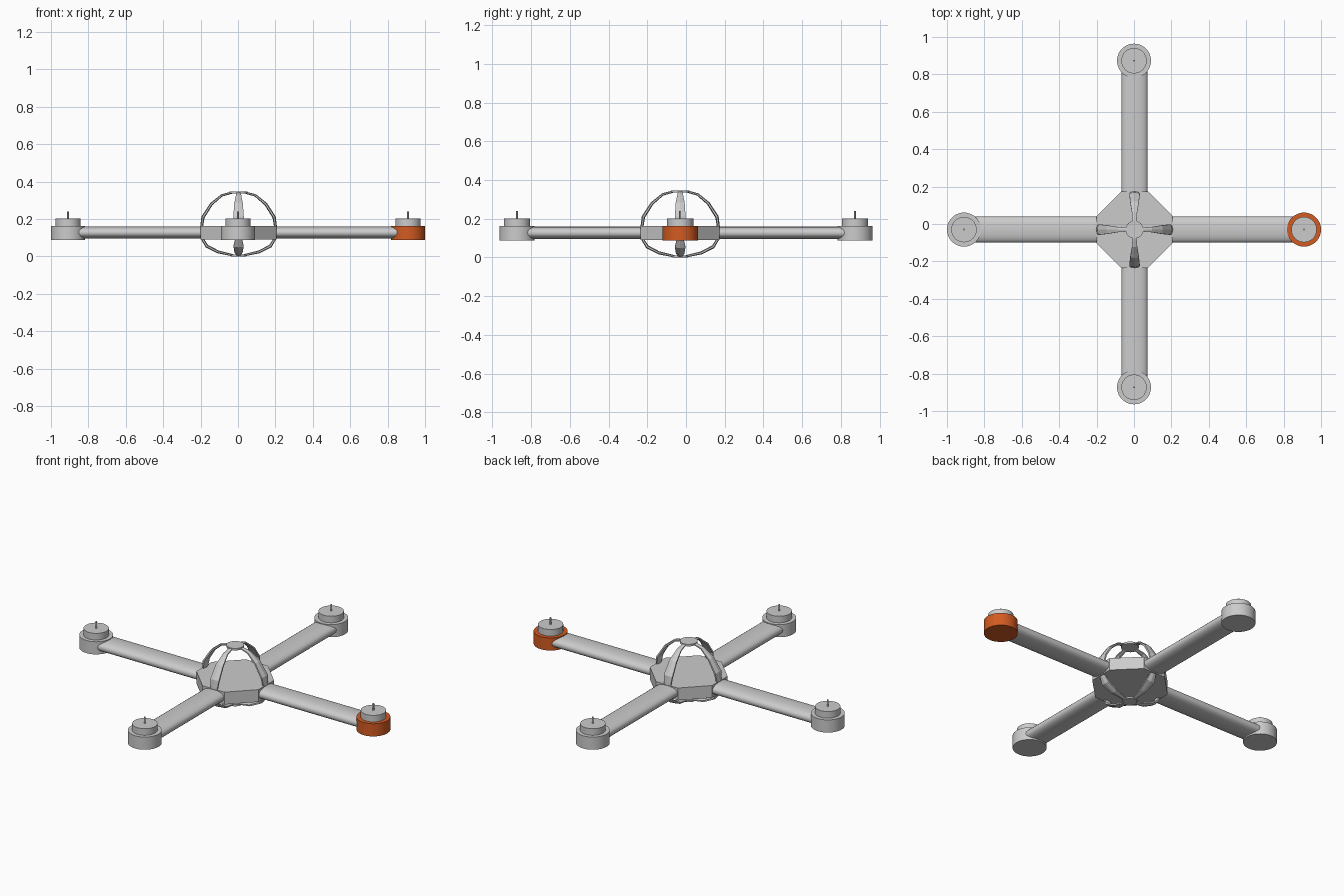
import bpy, bmesh, math
from mathutils import Vector, Matrix

cube = bpy.data.objects.get("Cube")
if cube:
    bpy.data.objects.remove(cube, do_unlink=True)


def make_material(name, rgb):
    m = bpy.data.materials.new(name)
    m.use_nodes = True
    m.diffuse_color = (*rgb, 1)
    m.node_tree.nodes["Principled BSDF"].inputs["Base Color"].default_value = (*rgb, 1)
    return m


GREY = make_material("light_grey", (0.6, 0.6, 0.6))
ORANGE = make_material("orange", (0.65, 0.105, 0.016))
CENTRE = Vector((0.003, -0.03, 0))


def finish(name, bm, mat, smooth=True):
    bmesh.ops.recalc_face_normals(bm, faces=bm.faces[:])
    mesh = bpy.data.meshes.new(name)
    bm.to_mesh(mesh)
    bm.free()
    mesh.materials.append(mat)
    obj = bpy.data.objects.new(name, mesh)
    bpy.context.collection.objects.link(obj)
    if smooth:
        bpy.ops.object.select_all(action="DESELECT")
        obj.select_set(True)
        bpy.context.view_layer.objects.active = obj
        bpy.ops.object.shade_smooth_by_angle(angle=math.radians(35))
    return obj


def loft(name, rings, mat, smooth=True):
    """Skin a list of closed rings and cap both ends."""
    bm = bmesh.new()
    rows = [[bm.verts.new(p) for p in ring] for ring in rings]
    n = len(rows[0])
    for a, b in zip(rows, rows[1:]):
        for i in range(n):
            j = (i + 1) % n
            bm.faces.new((a[i], a[j], b[j], b[i]))
    bm.faces.new(rows[0])
    bm.faces.new(rows[-1])
    return finish(name, bm, mat, smooth)


def cylinder(name, centre, radius, z0, z1, mat, sides=48):
    bm = bmesh.new()
    place = Matrix.Translation((centre[0], centre[1], (z0 + z1) / 2))
    bmesh.ops.create_cone(bm, cap_ends=True, segments=sides, radius1=radius,
                          radius2=radius, depth=z1 - z0, matrix=place)
    return finish(name, bm, mat)


# Octagonal body with long diagonal sides
H, F = 0.204, 0.072
outline = [(H, -F), (H, F), (F, H), (-F, H), (-H, F), (-H, -F), (-F, -H), (F, -H)]
loft("body", [[CENTRE + Vector((x, y, z)) for x, y in outline] for z in (0.09, 0.163)],
     GREY, False)

# Cage hubs
cylinder("top_hub", CENTRE, 0.048, 0.335, 0.347, GREY, 16)
cylinder("bottom_hub", CENTRE, 0.04, 0.0, 0.01, GREY, 16)

# Rib paths: distance from centre, height, half width
TOP_RIB = [(0.198, 0.155, 0.02), (0.19, 0.21, 0.028), (0.145, 0.28, 0.023),
           (0.09, 0.326, 0.014), (0.035, 0.341, 0.01)]
BOTTOM_RIB = [(0.198, 0.1, 0.016), (0.17, 0.055, 0.027), (0.11, 0.024, 0.022),
              (0.03, 0.006, 0.01)]


def rib(name, path, out, side):
    """Leaf shaped strip with a central ridge."""
    points = [Vector((r, z)) for r, z, _ in path]
    rings = []
    for i, (r, z, w) in enumerate(path):
        t = (points[min(i + 1, len(path) - 1)] - points[max(i - 1, 0)]).normalized()
        thick = 0.004 + 0.18 * w
        ring = []
        for k in range(6):
            a = k * math.pi / 3
            d = thick * math.sin(a + math.pi / 2)
            s = w * math.cos(a + math.pi / 2)
            s *= 1.155
            ring.append(CENTRE + out * (r - t.y * d) + side * s
                        + Vector((0, 0, z + t.x * d)))
        rings.append(ring)
    loft(name, rings, GREY, False)


def arm(name, out, side, length):
    """Flattened tube running from the body into the motor."""
    section = []
    for k in range(24):
        c, s = math.cos(k * math.pi / 12), math.sin(k * math.pi / 12)
        section.append((0.07 * math.copysign(abs(c) ** 0.85, c),
                        0.127 + 0.032 * math.copysign(abs(s) ** 0.85, s)))
    loft(name, [[CENTRE + out * d + side * w + Vector((0, 0, z)) for w, z in section]
                for d in (0.15, length)], GREY)


# Four arms, each with motor, ribs and shaft
SPOTS = {"left": (0.909, -0.03), "right": (-0.909, -0.03),
         "back": (0.0, 0.873), "front": (0.0, -0.873)}
for label, (x, y) in SPOTS.items():
    out = Vector((1 if x > 0 else -1, 0, 0)) if x else Vector((0, 1 if y > 0 else -1, 0))
    side = Vector((-out.y, out.x, 0))
    reach = (Vector((x, y, 0)) - CENTRE).dot(out)
    arm(label + "_arm", out, side, reach - 0.02)
    rib(label + "_top_rib", TOP_RIB, out, side)
    rib(label + "_bottom_rib", BOTTOM_RIB, out, side)
    mat = ORANGE if label == "left" else GREY
    cylinder(label + "_motor_base", (x, y), 0.091, 0.088, 0.163, mat)
    cylinder(label + "_motor_cap", (x, y), 0.068, 0.16, 0.202, GREY)
    cylinder(label + "_motor_shaft", (x, y), 0.005, 0.2, 0.241, GREY, 12)
